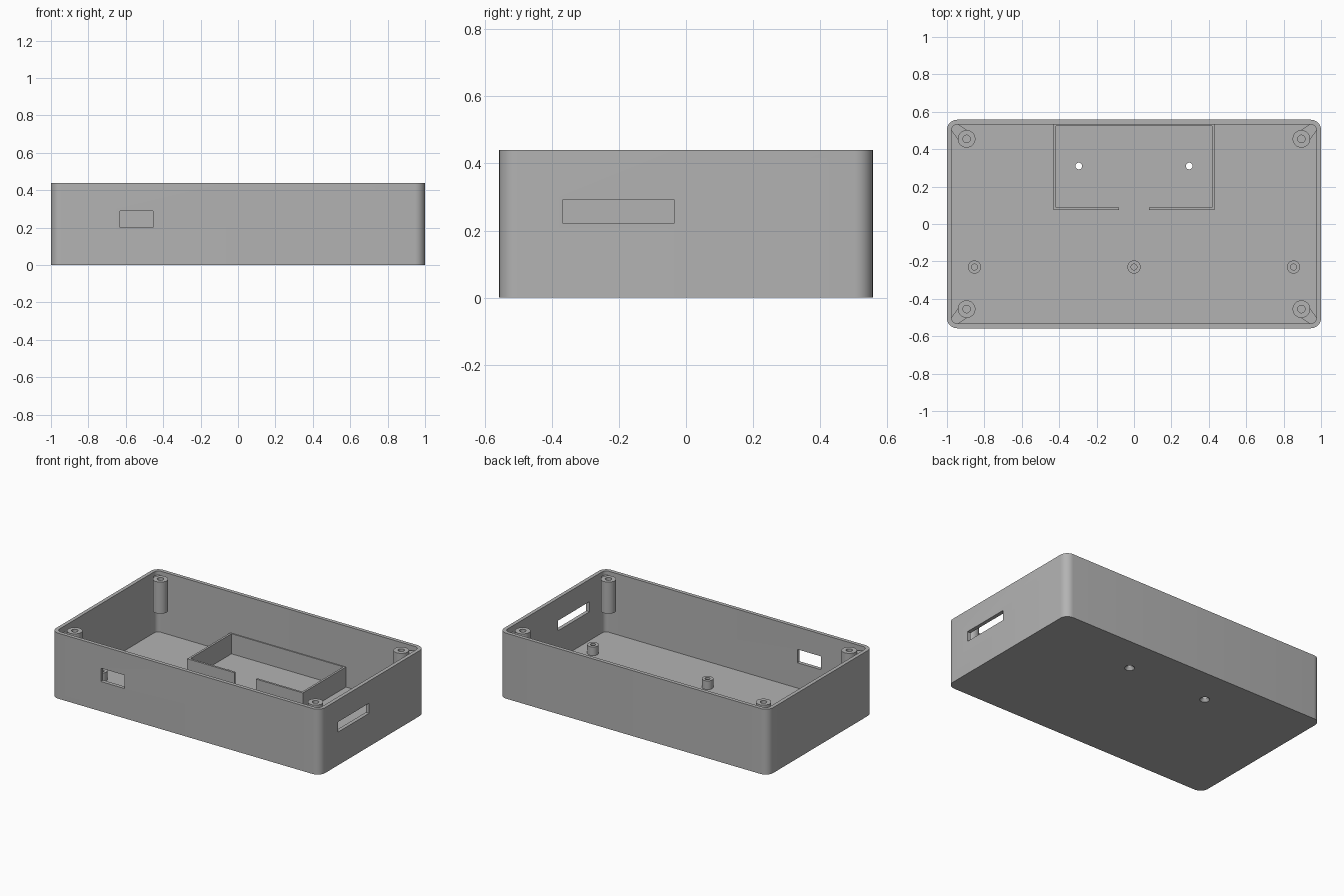
import bpy
import bmesh
import math

default = bpy.data.objects.get("Cube")
if default:
    bpy.data.objects.remove(default, do_unlink=True)

GREY = (0.45, 0.45, 0.45, 1)
plastic = bpy.data.materials.new("grey_plastic")
plastic.use_nodes = True
plastic.diffuse_color = GREY
plastic.node_tree.nodes["Principled BSDF"].inputs["Base Color"].default_value = GREY

WIDTH, DEPTH, HEIGHT = 2.0, 1.115, 0.44
WALL, FLOOR = 0.025, 0.03


def add_object(name, bm):
    bmesh.ops.recalc_face_normals(bm, faces=bm.faces)
    mesh = bpy.data.meshes.new(name)
    bm.to_mesh(mesh)
    bm.free()
    mesh.materials.append(plastic)
    obj = bpy.data.objects.new(name, mesh)
    bpy.context.collection.objects.link(obj)
    return obj


def circle(x, y, r, n=32):
    return [(x + r * math.cos(math.tau * i / n), y + r * math.sin(math.tau * i / n))
            for i in range(n)]


def rounded_rect(w, d, r, steps=8):
    pts = []
    for k, (sx, sy) in enumerate([(1, 1), (-1, 1), (-1, -1), (1, -1)]):
        for i in range(steps + 1):
            a = math.pi / 2 * (k + i / steps)
            pts.append((sx * (w / 2 - r) + r * math.cos(a), sy * (d / 2 - r) + r * math.sin(a)))
    return pts


def prism(name, bottom, z0, z1, top=None):
    bm = bmesh.new()
    low = [bm.verts.new((x, y, z0)) for x, y in bottom]
    high = [bm.verts.new((x, y, z1)) for x, y in (top or bottom)]
    bm.faces.new(low[::-1])
    bm.faces.new(high)
    n = len(low)
    for i in range(n):
        j = (i + 1) % n
        bm.faces.new((low[i], low[j], high[j], high[i]))
    return add_object(name, bm)


def box(name, x0, x1, y0, y1, z0, z1):
    return prism(name, [(x0, y0), (x1, y0), (x1, y1), (x0, y1)], z0, z1)


def cut(obj, cutters):
    bpy.context.view_layer.objects.active = obj
    for cutter in cutters:
        mod = obj.modifiers.new("cut", "BOOLEAN")
        mod.operation = "DIFFERENCE"
        mod.solver = "EXACT"
        mod.object = cutter
        bpy.ops.object.modifier_apply(modifier=mod.name)
        bpy.data.objects.remove(cutter, do_unlink=True)


def smooth(obj):
    bpy.ops.object.select_all(action="DESELECT")
    obj.select_set(True)
    bpy.context.view_layer.objects.active = obj
    bpy.ops.object.shade_smooth_by_angle(angle=math.radians(30))


def drilled_post(name, x, y, r, hole, z0, z1, depth):
    post = prism(name, circle(x, y, r), z0, z1)
    cut(post, [prism("drill", circle(x, y, hole), z1 - depth, z1 + 0.05)])
    smooth(post)


# Open case with rounded corners, front port, side slot and countersunk floor holes
case = prism("case_shell", rounded_rect(WIDTH, DEPTH, 0.055), 0, HEIGHT)
cutters = [
    prism("cavity", rounded_rect(WIDTH - 2 * WALL, DEPTH - 2 * WALL, 0.03), FLOOR, HEIGHT + 0.1),
    box("front_port", -0.63, -0.455, -0.65, -0.5, 0.2, 0.29),
    box("side_slot", 0.9, 1.1, -0.368, -0.035, 0.223, 0.291),
]
for x in (-0.295, 0.295):
    cutters.append(prism("screw_hole", circle(x, 0.31, 0.018), -0.05, 0.1))
    cutters.append(prism("countersink", circle(x, 0.31, 0.033), -0.004, 0.018,
                         top=circle(x, 0.31, 0.018)))
cut(case, cutters)
smooth(case)

# Corner screw posts, each with a web running into the case corner
for side, sx in (("right", -1), ("left", 1)):
    for end, sy in (("front", -1), ("back", 1)):
        x, y = sx * 0.895, sy * 0.455
        drilled_post(f"{end}_{side}_screw_post", x, y, 0.047, 0.02, 0.22, 0.432, 0.18)
        bm = bmesh.new()
        tip = circle(sx * 0.953, sy * 0.511, 0.026, 16)
        for px, py in circle(x + sx * 0.008, y + sy * 0.008, 0.038, 24) + tip:
            for z in (0.223, 0.412):
                bm.verts.new((px, py, z))
        bmesh.ops.convex_hull(bm, input=bm.verts)
        web = add_object(f"{end}_{side}_post_web", bm)
        # Keep the screw hole clear
        cut(web, [prism("drill", circle(x, y, 0.022), 0.252, 0.5)])
        smooth(web)

# Row of short standoffs on the floor
for name, x in (("right", -0.853), ("middle", 0), ("left", 0.853)):
    drilled_post(f"{name}_standoff", x, -0.23, 0.035, 0.016, FLOOR - 0.005, 0.088, 0.055)

# Tray frame against the back wall, with a gap in its front wall
tray = box("tray_frame", -0.43, 0.43, 0.075, 0.536, FLOOR - 0.005, 0.165)
cut(tray, [
    box("tray_inside", -0.416, 0.416, 0.089, 0.525, -0.1, 0.3),
    box("tray_gap", -0.08, 0.08, 0.05, 0.1, -0.1, 0.3),
])
